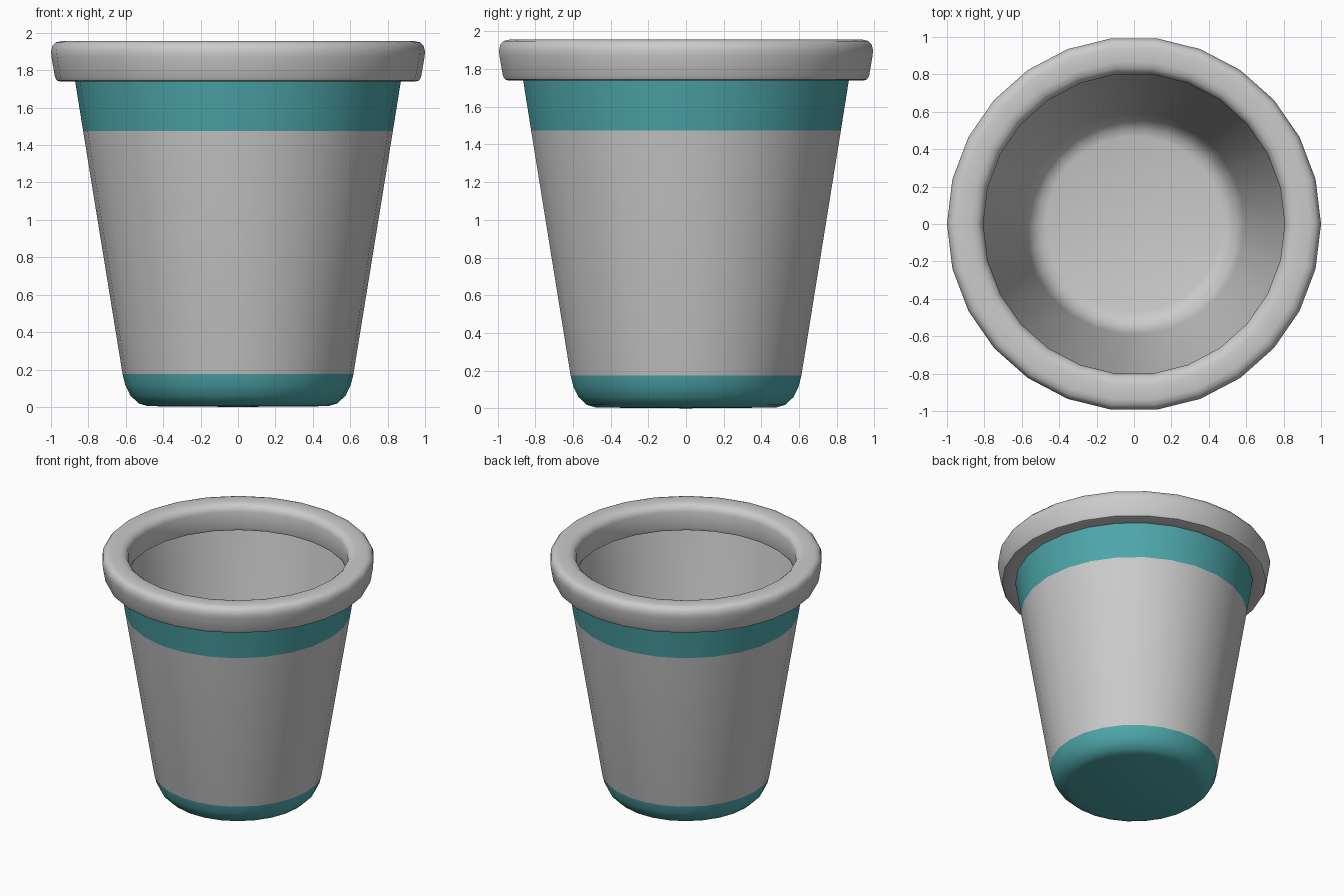
import bpy, bmesh, math

if "Cube" in bpy.data.objects:
    bpy.data.objects.remove(bpy.data.objects["Cube"])

SIDES = 26


def material(name, rgb):
    m = bpy.data.materials.new(name)
    m.diffuse_color = (*rgb, 1)
    m.use_nodes = True
    m.node_tree.nodes["Principled BSDF"].inputs["Base Color"].default_value = m.diffuse_color
    return m


grey = material("light grey", (0.60, 0.60, 0.60))
teal = material("teal", (0.076, 0.39, 0.41))


def lathe(name, profile, closed=False, colours=()):
    """Revolve (radius, z) points; colours gives a material index per segment."""
    bm = bmesh.new()
    rings = []
    for r, z in profile:
        if r == 0:
            rings.append([bm.verts.new((0, 0, z))] * SIDES)
        else:
            rings.append([bm.verts.new((r * math.cos(2 * math.pi * i / SIDES),
                                        r * math.sin(2 * math.pi * i / SIDES), z))
                          for i in range(SIDES)])
    n = len(rings)
    for k in range(n if closed else n - 1):
        a, b = rings[k], rings[(k + 1) % n]
        for i in range(SIDES):
            j = (i + 1) % SIDES
            quad = list(dict.fromkeys((a[i], a[j], b[j], b[i])))
            f = bm.faces.new(quad)
            f.material_index = 1 if k in colours else 0
    bmesh.ops.recalc_face_normals(bm, faces=bm.faces[:])
    me = bpy.data.meshes.new(name)
    bm.to_mesh(me)
    bm.free()
    me.materials.append(grey)
    me.materials.append(teal)
    ob = bpy.data.objects.new(name, me)
    bpy.context.collection.objects.link(ob)
    bpy.context.view_layer.objects.active = ob
    ob.select_set(True)
    bpy.ops.object.shade_smooth_by_angle(angle=math.radians(40))
    ob.select_set(False)
    return ob


# Thin tapered cup: outside going up, then inside going down to the floor
cup = [(0, 0), (0.48, 0.004), (0.53, 0.018), (0.575, 0.06), (0.602, 0.115),
       (0.617, 0.175), (0.828, 1.475), (0.888, 1.85),
       (0.863, 1.85), (0.592, 0.18), (0.577, 0.12), (0.552, 0.075),
       (0.515, 0.042), (0.47, 0.03), (0, 0.026)]
# teal base (segments 0-4) and teal band under the rim (segment 6)
lathe("cup_body", cup, colours={0, 1, 2, 3, 4, 6})

# Rounded rolled rim
rim = [(0.83, 1.74), (0.95, 1.74), (0.968, 1.745), (0.979, 1.765), (0.997, 1.87),
       (1.0, 1.90), (0.992, 1.93), (0.975, 1.949), (0.945, 1.956),
       (0.87, 1.956), (0.838, 1.948), (0.815, 1.928), (0.806, 1.90),
       (0.806, 1.77), (0.813, 1.748)]
lathe("rim", rim, closed=True)
